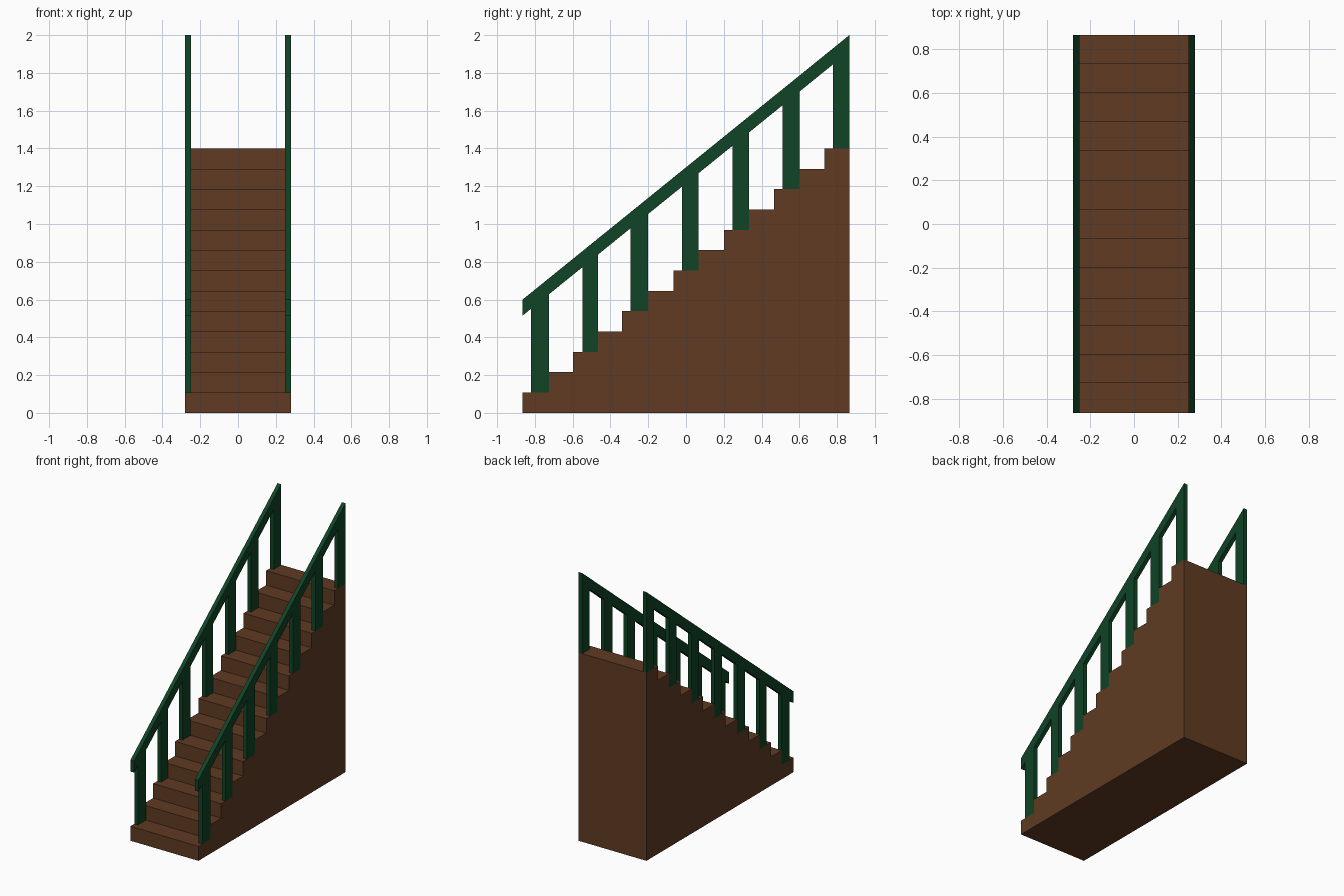
import bpy

cube = bpy.data.objects.get("Cube")
if cube:
    bpy.data.objects.remove(cube, do_unlink=True)


def make_material(name, color):
    mat = bpy.data.materials.new(name)
    mat.use_nodes = True
    mat.diffuse_color = color
    mat.node_tree.nodes["Principled BSDF"].inputs["Base Color"].default_value = color
    return mat


def extrude_profile(name, profile, x0, x1, mat):
    """Solid made by sweeping a closed (y, z) outline from x0 to x1."""
    n = len(profile)
    verts = [(x, y, z) for x in (x0, x1) for y, z in profile]
    faces = [list(range(n))[::-1], list(range(n, 2 * n))]
    faces += [(i, (i + 1) % n, n + (i + 1) % n, n + i) for i in range(n)]
    mesh = bpy.data.meshes.new(name)
    mesh.from_pydata(verts, [], faces)
    mesh.materials.append(mat)
    obj = bpy.data.objects.new(name, mesh)
    bpy.context.collection.objects.link(obj)
    return obj


brown = make_material("brown wood", (0.115, 0.044, 0.016, 1))
green = make_material("dark green paint", (0.005, 0.056, 0.019, 1))

HALF_LENGTH, HALF_WIDTH, RAIL_INNER = 0.865, 0.28, 0.25
STEPS, TOP = 13, 1.4
RISE = TOP / STEPS
RAIL_DEPTH = 0.085

# Step edges from front to back
edges = [-HALF_LENGTH, -0.725, -0.597, -0.467, -0.34, -0.2, -0.067,
         0.066, 0.2, 0.333, 0.466, 0.6, 0.732, HALF_LENGTH]

# Solid staircase
outline = [(HALF_LENGTH, 0), (HALF_LENGTH, TOP)]
for i in reversed(range(STEPS)):
    outline.append((edges[i], (i + 1) * RISE))
    outline.append((edges[i], i * RISE))
extrude_profile("staircase", outline[::-1], -HALF_WIDTH, HALF_WIDTH, brown)


def rail_top(y):
    return 1.3 + y * 0.7 / HALF_LENGTH


# Handrail and posts on each side; a post stands at the back of every other step
post_widths = [0.095, 0.081, 0.095, 0.087, 0.088, 0.09, 0.087]
for side, x0, x1 in (("left", RAIL_INNER, HALF_WIDTH),
                     ("right", -HALF_WIDTH, -RAIL_INNER)):
    a, b = rail_top(-HALF_LENGTH), rail_top(HALF_LENGTH)
    extrude_profile(side + "_handrail",
                    [(-HALF_LENGTH, a - RAIL_DEPTH), (HALF_LENGTH, b - RAIL_DEPTH),
                     (HALF_LENGTH, b), (-HALF_LENGTH, a)], x0, x1, green)
    for i, width in enumerate(post_widths):
        back = edges[2 * i + 1]
        front = back - width
        foot = (2 * i + 1) * RISE
        extrude_profile(f"{side}_post_{i + 1}",
                        [(front, foot), (back, foot),
                         (back, rail_top(back) - RAIL_DEPTH),
                         (front, rail_top(front) - RAIL_DEPTH)], x0, x1, green)
